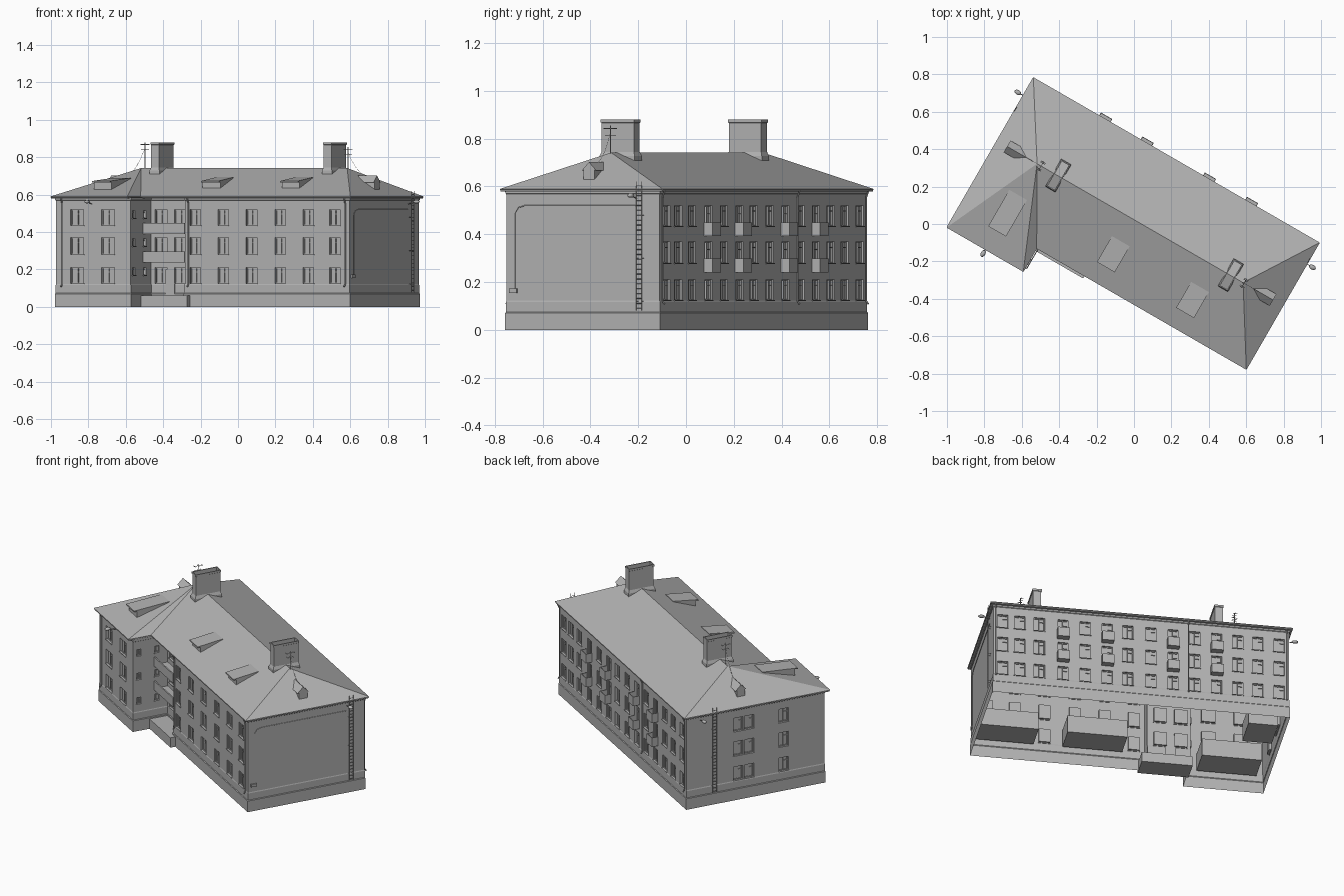
import bpy, bmesh, math
from mathutils import Vector, Matrix

if "Cube" in bpy.data.objects:
    bpy.data.objects.remove(bpy.data.objects["Cube"])

TURN = math.radians(-30)  # the block is modelled axis-aligned, then turned as a whole
GREY = bpy.data.materials.new("dark_grey")
GREY.diffuse_color = (.45, .45, .45, 1)
GREY.use_nodes = True
GREY.node_tree.nodes["Principled BSDF"].inputs["Base Color"].default_value = GREY.diffuse_color


def finish(name, bm, smooth=False):
    me = bpy.data.meshes.new(name)
    bm.to_mesh(me)
    bm.free()
    me.materials.append(GREY)
    ob = bpy.data.objects.new(name, me)
    ob.rotation_euler.z = TURN
    bpy.context.collection.objects.link(ob)
    if smooth:
        for p in me.polygons:
            p.use_smooth = True
    return ob


def face(bm, pts):
    bm.faces.new([bm.verts.new(p) for p in pts])


def box(bm, a, b):
    a, b = Vector(a), Vector(b)
    size = [max(abs(q), 1e-4) for q in b - a]
    bmesh.ops.create_cube(bm, size=1, matrix=Matrix.Translation((a + b) / 2) @ Matrix.Diagonal((*size, 1)))


def rod(bm, pts, r, n=6):
    for a, b in zip(pts, pts[1:]):
        a, b = Vector(a), Vector(b)
        d = b - a
        m = Matrix.Translation((a + b) / 2) @ d.to_track_quat('Z', 'Y').to_matrix().to_4x4()
        bmesh.ops.create_cone(bm, cap_ends=True, segments=n, radius1=r, radius2=r, depth=d.length, matrix=m)


def offset(poly, d):
    out = []
    for i, p in enumerate(poly):
        e1 = (Vector(p) - Vector(poly[i - 1])).normalized()
        e2 = (Vector(poly[(i + 1) % len(poly)]) - Vector(p)).normalized()
        out.append((p[0] + d * (e1.y + e2.y), p[1] - d * (e1.x + e2.x)))
    return out


def loft(bm, poly, profile):
    rings = [[bm.verts.new((*p, z)) for p in offset(poly, d)] for d, z in profile]
    for lo, hi in zip(rings, rings[1:]):
        for i in range(len(poly)):
            j = (i + 1) % len(poly)
            bm.faces.new((lo[i], lo[j], hi[j], hi[i]))


# Footprint, counter-clockwise, with front wing and recessed entrance bay
FOOT = [(-.84, -.49), (-.38, -.49), (-.38, -.27), (-.125, -.27),
        (-.125, -.352), (.892, -.352), (.892, .388), (-.84, .388)]
ROWS = [(.125, .21), (.28, .37), (.435, .52)]
BALCONIES = (.485, .225, -.16, -.416)
Z0, Z1, DEPTH = .12, .585, .014


def grid_windows(centres, w, rows=ROWS):
    return [(c - w / 2, c + w / 2, z0, z1) for c in centres for z0, z1 in rows]


back = grid_windows((.838, .738, .622, .354, .104, -.03, -.288, -.54, -.656, -.782), .062)
for c in BALCONIES:
    back += [(c - .03, c + .03, *ROWS[0]), (c - .03, c + .03, .25, .37), (c - .03, c + .03, .4, .52)]
OPENINGS = {
    0: grid_windows((-.71, -.52), .08),
    1: grid_windows((-.455, -.34), .028, [(.17, .21), (.325, .365), (.475, .515)]),
    2: grid_windows((-.32, -.2), .075),
    4: grid_windows((-.06, .112, .286, .464, .637, .8), .066),
    6: back,
    7: grid_windows((.06, -.01, -.23), .06),
}

# Walls with recessed windows
walls, frames = bmesh.new(), bmesh.new()
for k, p in enumerate(FOOT):
    p0, p1 = Vector((*p, 0)), Vector((*FOOT[(k + 1) % 8], 0))
    a, length = (p1 - p0).normalized(), (p1 - p0).length
    n = a.cross(Vector((0, 0, 1)))
    axis = 0 if abs(a.x) > .5 else 1
    wins = []
    for c0, c1, z0, z1 in OPENINGS.get(k, []):
        s = sorted(((c0 - p0[axis]) * a[axis], (c1 - p0[axis]) * a[axis]))
        wins.append((s[0], s[1], z0, z1))

    def P(s, z, d=0):
        return p0 + a * s + n * d + Vector((0, 0, z))
    ss = sorted({0, length} | {round(v, 4) for w in wins for v in w[:2]})
    zs = sorted({Z0, Z1} | {round(v, 4) for w in wins for v in w[2:]})
    for s0, s1 in zip(ss, ss[1:]):
        for z0, z1 in zip(zs, zs[1:]):
            sm, zm = (s0 + s1) / 2, (z0 + z1) / 2
            if not any(w[0] < sm < w[1] and w[2] < zm < w[3] for w in wins):
                face(walls, [P(s0, z0), P(s1, z0), P(s1, z1), P(s0, z1)])
    for s0, s1, z0, z1 in wins:
        c = [(s0, z0), (s1, z0), (s1, z1), (s0, z1)]
        for i in range(4):
            q, r = c[i], c[(i + 1) % 4]
            face(walls, [P(*q), P(*r), P(*r, -DEPTH), P(*q, -DEPTH)])
        face(walls, [P(*q, -DEPTH) for q in c])
        # window frame, mullion, transom and sill
        t, d0, d1 = .004, -DEPTH, -DEPTH + .006
        sm, zt = (s0 + s1) / 2, z0 + (z1 - z0) * .7
        for x0, x1, y0, y1 in ((s0, s0 + t, z0, z1), (s1 - t, s1, z0, z1), (s0, s1, z1 - t, z1),
                               (s0, s1, z0, z0 + t), (sm - t / 2, sm + t / 2, z0, z1), (sm, s1, zt, zt + t)):
            box(frames, P(x0, y0, d0), P(x1, y1, d1))
        box(frames, P(s0 - .004, z0 - .004, -.004), P(s1 + .004, z0, .005))
bmesh.ops.remove_doubles(walls, verts=walls.verts, dist=1e-5)
finish("walls", walls)
finish("window_frames", frames)

# Plinth with stepped ledge, open underneath, and cornice below the eaves
bm = bmesh.new()
loft(bm, FOOT, [(.005, 0), (.005, .07), (.002, .074), (.002, .116), (0, .122)])
finish("plinth", bm)
bm = bmesh.new()
loft(bm, FOOT, [(0, .568), (.004, .571), (.004, .585)])
finish("cornice", bm)

# Hipped roof with thin eaves board
EAVE = [(-.857, -.515), (-.386, -.515), (-.386, -.372), (.908, -.372), (.908, .408), (-.857, .408)]
bm = bmesh.new()
lo = [bm.verts.new((*p, .58)) for p in EAVE]
hi = [bm.verts.new((*p, .591)) for p in EAVE]
L, R = bm.verts.new((-.61, .02, .742)), bm.verts.new((.662, .02, .742))
bm.faces.new(lo[::-1])
for i in range(6):
    j = (i + 1) % 6
    bm.faces.new((lo[i], lo[j], hi[j], hi[i]))
    top = {2: (R, L), 3: (R,), 4: (L, R)}.get(i, (L,))
    bm.faces.new((hi[i], hi[j], *top))
finish("roof", bm)

# Gutters along the eaves
bm = bmesh.new()
rod(bm, [(*p, .588) for p in EAVE + EAVE[:1]], .003)
finish("gutters", bm)

# Chimneys: flared base, shaft, lip and hollow top
for name, u in (("left_chimney", -.48), ("right_chimney", .585)):
    bm = bmesh.new()
    rect = [(u - .024, -.056), (u + .024, -.056), (u + .024, .1), (u - .024, .1)]
    loft(bm, rect, [(.007, .68), (.007, .728), (0, .745), (0, .866), (.003, .868),
                    (.003, .88), (-.003, .88), (-.003, .7)])
    finish(name, bm)

# Shed dormers on the front slopes
for i, (u, v0, v1, zf, zb) in enumerate(((-.614, -.40, -.175, .615, .69),
                                         (-.015, -.275, -.115, .62, .693),
                                         (.474, -.275, -.115, .62, .693))):
    bm = bmesh.new()
    prof = [(v0 + .018, zf), (v0 + .018, .668), (v0, .665), (v0, .673), (v1, zb), (v1, zb - .02)]
    sides = [[bm.verts.new((u + s * .055, v, z)) for v, z in prof] for s in (-1, 1)]
    bm.faces.new(sides[0])
    bm.faces.new(sides[1][::-1])
    for j in range(6):
        m = (j + 1) % 6
        bm.faces.new((sides[0][j], sides[1][j], sides[1][m], sides[0][m]))
    bmesh.ops.recalc_face_normals(bm, faces=bm.faces)
    finish("shed_dormer_%d" % (i + 1), bm)

# Small gabled dormers on the end slopes
for name, apex, s in (("left_gable_dormer", -.61, -1), ("right_gable_dormer", .662, 1)):
    bm = bmesh.new()
    prof = [(-.026, .61), (.026, .61), (.026, .67), (.036, .666), (0, .702), (-.036, .666), (-.026, .67)]
    ends = [[bm.verts.new((apex + s * d, .02 + v, z)) for v, z in prof] for d in (.06, .185)]
    bm.faces.new(ends[0])
    bm.faces.new(ends[1])
    for j in range(7):
        m = (j + 1) % 7
        bm.faces.new((ends[0][j], ends[0][m], ends[1][m], ends[1][j]))
    bmesh.ops.recalc_face_normals(bm, faces=bm.faces)
    finish(name, bm)

# Balconies on the back wall
bm = bmesh.new()
for c in BALCONIES:
    for z in (.24, .392):
        u0, u1, v0, v1, t = c - .035, c + .035, .386, .428, .004
        box(bm, (u0, v0, z), (u1, v1, z + .008))
        box(bm, (u0, v1 - t, z), (u1, v1, z + .058))
        box(bm, (u0, v0, z), (u0 + t, v1, z + .058))
        box(bm, (u1 - t, v0, z), (u1, v1, z + .058))
finish("back_balconies", bm)

# Entrance bay: open galleries, porch slab and door
bm = bmesh.new()
for z in (.238, .39):
    box(bm, (-.38, -.357, z), (-.125, -.27, z + .01))
    box(bm, (-.38, -.357, z), (-.125, -.349, z + .058))
finish("entrance_galleries", bm)
bm = bmesh.new()
box(bm, (-.388, -.388, 0), (-.09, -.25, .062))
box(bm, (-.29, -.275, .062), (-.232, -.264, .2))
finish("entrance_porch", bm)

# Rooms behind the ground floor windows
bm = bmesh.new()
for u0, u1, v0, v1 in ((.53, .875, -.335, -.16), (.01, .36, -.335, -.16),
                       (-.8, -.45, -.473, -.29), (-.823, -.65, -.09, .12)):
    box(bm, (u0, v0, .1), (u1, v1, .21))
finish("ground_floor_rooms", bm)

# Downpipes with a bend under the eaves
bm = bmesh.new()
for u, wall, s in ((-.8, -.49, -1), (-.1, -.352, -1), (.868, -.352, -1),
                   (.88, .388, 1), (-.25, .388, 1), (-.825, .388, 1)):
    v = wall + s * .007
    rod(bm, [(u, wall + s * .018, .582), (u, v, .555), (u, v, .12), (u, v + s * .01, .108)], .004)
finish("downpipes", bm)

# Ladders on both end walls
bm = bmesh.new()
for wall, s, v in ((.892, 1, .297), (-.84, -1, .215)):
    u = wall + s * .016
    for w in (-.013, .013):
        rod(bm, [(u, v + w, .08), (u, v + w, .62)], .0016, 4)
        for z in (.12, .3, .48):
            rod(bm, [(wall, v + w, z), (u, v + w, z)], .0016, 4)
    for i in range(26):
        rod(bm, [(u, v - .013, .09 + i * .0205), (u, v + .013, .09 + i * .0205)], .0014, 4)
finish("end_ladders", bm)

# Cable run and meter box on the right wall
bm = bmesh.new()
rod(bm, [(.893, -.31, .16), (.893, -.31, .49), (.893, -.295, .512), (.893, -.265, .52), (.893, .27, .52)], .002)
box(bm, (.892, -.335, .155), (.9, -.3, .172))
finish("cable_run", bm)

# Wall lamps on short arms
bm = bmesh.new()
for p, d in (((.892, .277, .55), (1, 0)), ((-.62, -.49, .55), (0, -1)), ((-.84, .299, .55), (-1, 0))):
    d = Vector((*d, 0))
    tip = Vector(p) + d * .05 + Vector((0, 0, .012))
    rod(bm, [p, tip], .0025)
    m = Matrix.Translation(tip) @ Matrix.Diagonal((.013 + .007 * abs(d.x), .013 + .007 * abs(d.y), .009, 1))
    bmesh.ops.create_uvsphere(bm, u_segments=10, v_segments=6, radius=1, matrix=m)
finish("wall_lamps", bm, True)

# Roof antennas with a sagging cable to the gabled dormers
bm = bmesh.new()
for u, s, h in ((-.585, -1, .88), (.668, 1, .855)):
    rod(bm, [(u, .02, .7), (u, .02, h)], .002)
    for z, w in ((h - .012, .03), (h - .04, .022)):
        rod(bm, [(u, .02 - w, z), (u, .02 + w, z)], .0015, 4)
        for k in (-1, 0, 1):
            rod(bm, [(u - .014, .02 + k * w * .8, z), (u + .014, .02 + k * w * .8, z)], .0014, 4)
    rod(bm, [(u + s * .1 * t, .02, (h - .03) * (1 - t) + .702 * t - .08 * t * (1 - t))
             for t in (0, .25, .5, .75, 1)], .0008, 3)
finish("roof_antennas", bm)
